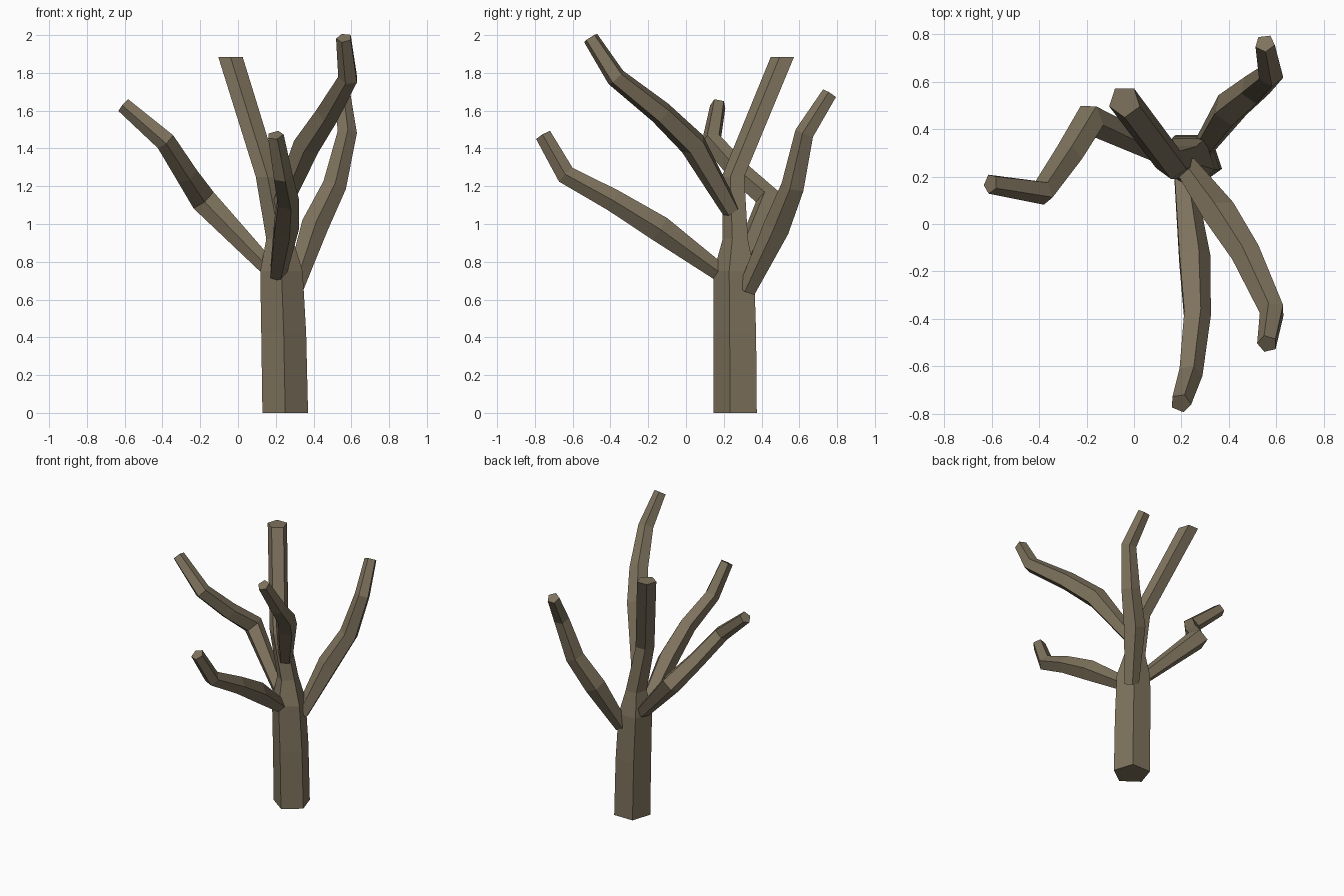
import bpy, bmesh, math
from mathutils import Vector

if "Cube" in bpy.data.objects:
    bpy.data.objects.remove(bpy.data.objects["Cube"])

SIDES = 5
bark = bpy.data.materials.new("bark")
bark.diffuse_color = (0.21, 0.17, 0.11, 1)
bark.use_nodes = True
bark.node_tree.nodes["Principled BSDF"].inputs["Base Color"].default_value = bark.diffuse_color


def tube(name, path, level_rings=False):
    """Five-sided tapered tube through (x, y, z, radius) points."""
    pts = [Vector(p[:3]) for p in path]
    bm = bmesh.new()
    rings = []
    side = Vector((0, -1, 0))
    for i, p in enumerate(pts):
        before = (p - pts[i - 1]).normalized() if i else Vector()
        after = (pts[i + 1] - p).normalized() if i < len(pts) - 1 else Vector()
        axis = Vector((0, 0, 1)) if level_rings else (before + after).normalized()
        # carry the same side direction along the path to avoid twisting
        if i == 0 and abs(axis.dot(side)) > 0.75:
            side = Vector((1, 0, 0))
        side = (side - axis * side.dot(axis)).normalized()
        other = axis.cross(side)
        r = path[i][3]
        ring = []
        for k in range(SIDES):
            a = 2 * math.pi * k / SIDES
            ring.append(bm.verts.new(p + r * (side * math.cos(a) + other * math.sin(a))))
        rings.append(ring)
    for a, b in zip(rings, rings[1:]):
        for k in range(SIDES):
            n = (k + 1) % SIDES
            bm.faces.new((a[k], a[n], b[n], b[k]))
    bm.faces.new(rings[0][::-1])
    bm.faces.new(rings[-1])
    bmesh.ops.recalc_face_normals(bm, faces=bm.faces)
    mesh = bpy.data.meshes.new(name)
    bm.to_mesh(mesh)
    bm.free()
    mesh.materials.append(bark)
    obj = bpy.data.objects.new(name, mesh)
    bpy.context.collection.objects.link(obj)
    return obj


# Trunk with shoulder, neck and flat-cut top
tube("trunk", [
    (0.25, 0.272, 0.0, 0.127), (0.242, 0.27, 0.42, 0.125),
    (0.23, 0.265, 0.75, 0.118), (0.22, 0.268, 0.92, 0.074),
    (0.157, 0.255, 1.25, 0.066), (-0.04, 0.517, 1.885, 0.068)], True)

# Low branch reaching to the front
tube("front_branch", [
    (0.21, 0.19, 0.735, 0.048), (0.25, -0.14, 0.975, 0.073),
    (0.262, -0.385, 1.125, 0.062), (0.235, -0.635, 1.26, 0.054),
    (0.197, -0.755, 1.47, 0.045)])

# Tall branch reaching to the front right
tube("front_right_branch", [
    (0.22, 0.24, 1.07, 0.05), (0.365, 0.04, 1.42, 0.075),
    (0.475, -0.13, 1.585, 0.066), (0.585, -0.37, 1.775, 0.055),
    (0.562, -0.505, 1.985, 0.043)])

# Branch reaching to the back right
tube("back_right_branch", [
    (0.295, 0.325, 0.65, 0.05), (0.405, 0.485, 0.985, 0.076),
    (0.51, 0.57, 1.2, 0.066), (0.577, 0.63, 1.48, 0.054),
    (0.552, 0.762, 1.69, 0.043)])

# Crooked branch reaching to the left
tube("left_branch", [
    (0.15, 0.285, 0.78, 0.048), (-0.185, 0.44, 1.13, 0.072),
    (-0.275, 0.29, 1.265, 0.062), (-0.385, 0.135, 1.44, 0.056),
    (-0.605, 0.17, 1.63, 0.043)])
